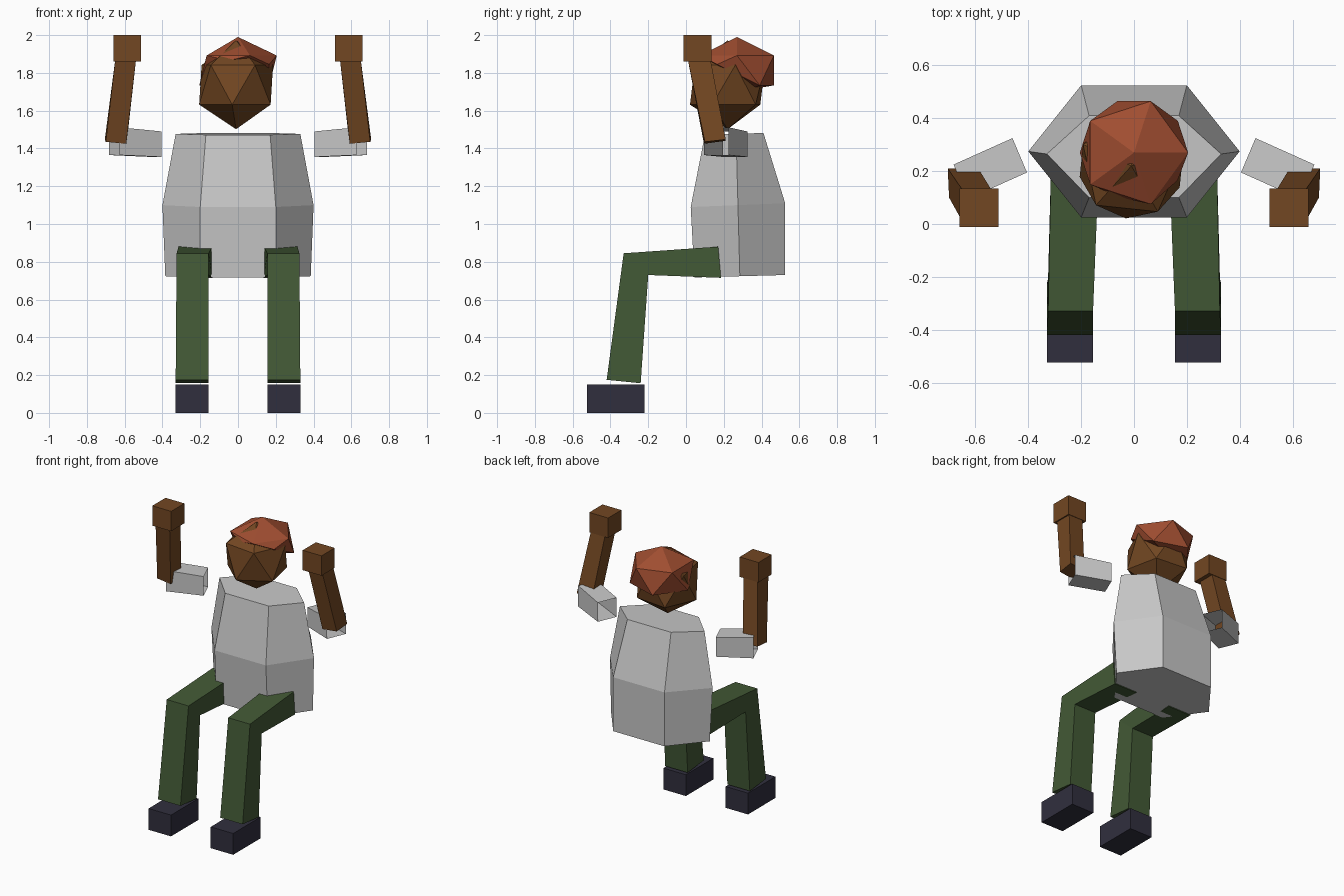
import bpy
import bmesh
from math import sin, cos, radians

if "Cube" in bpy.data.objects:
    bpy.data.objects.remove(bpy.data.objects["Cube"], do_unlink=True)


def material(name, rgb):
    m = bpy.data.materials.new(name)
    m.use_nodes = True
    m.diffuse_color = (*rgb, 1)
    m.node_tree.nodes["Principled BSDF"].inputs["Base Color"].default_value = (*rgb, 1)
    return m


GREY = material("light grey cloth", (0.57, 0.57, 0.57))
GREEN = material("green trousers", (0.055, 0.1, 0.036))
NAVY = material("dark navy shoes", (0.03, 0.028, 0.048))
SKIN = material("brown skin", (0.17, 0.063, 0.016))
HAIR = material("red hair", (0.35, 0.075, 0.03))


def build(name, verts, faces, mat):
    bm = bmesh.new()
    vs = [bm.verts.new(v) for v in verts]
    for f in faces:
        bm.faces.new([vs[i] for i in f])
    bmesh.ops.recalc_face_normals(bm, faces=bm.faces)
    mesh = bpy.data.meshes.new(name)
    bm.to_mesh(mesh)
    bm.free()
    mesh.materials.append(mat)
    obj = bpy.data.objects.new(name, mesh)
    bpy.context.scene.collection.objects.link(obj)
    return obj


def loft(name, rings, mat, side=1, caps=True):
    """Skin matching rings of points; side=-1 mirrors across x."""
    n = len(rings[0])
    verts = [(side * x, y, z) for ring in rings for x, y, z in ring]
    faces = []
    for r in range(len(rings) - 1):
        for i in range(n):
            j = (i + 1) % n
            faces.append((r * n + i, r * n + j, r * n + n + j, r * n + n + i))
    if caps:
        faces.append(tuple(range(n)))
        faces.append(tuple(range(len(verts) - n, len(verts))))
    return build(name, verts, faces, mat)


def flat_rect(x0, x1, y0, y1, z):
    return [(x0, y0, z), (x1, y0, z), (x1, y1, z), (x0, y1, z)]


def cross_section(x0, x1, a, b):
    """Rectangle spanning x0..x1 between two (y, z) points."""
    return [(x0, *a), (x1, *a), (x1, *b), (x0, *b)]


def ball(center, radius, height, turn):
    """Points of a 20-sided ball: top, upper ring, lower ring, bottom."""
    cx, cy, cz = center
    def ring(start, dz):
        return [(cx + radius * cos(radians(start + 72 * i)),
                 cy + radius * sin(radians(start + 72 * i)), cz + dz) for i in range(5)]
    drop = height * 0.447
    return [(cx, cy, cz + height)] + ring(turn, drop) + ring(turn + 36, -drop) + [(cx, cy, cz - height)]


BALL_FACES = []
for i in range(5):
    j = (i + 1) % 5
    BALL_FACES += [(0, 1 + i, 1 + j), (1 + i, 6 + i, 1 + j),
                   (6 + i, 6 + j, 1 + j), (11, 6 + j, 6 + i)]


# Torso: three slightly tilted hexagons
def hexagon(half, side, front, mid, back, z, tilt):
    return [(-half, front, z), (half, front, z), (side, mid, z + tilt / 2),
            (half, back, z + tilt), (-half, back, z + tilt), (-side, mid, z + tilt / 2)]


loft("torso", [hexagon(0.2, 0.385, 0.045, 0.285, 0.525, 0.717, 0.013),
               hexagon(0.2, 0.4, 0.025, 0.275, 0.525, 1.09, 0.02),
               hexagon(0.17, 0.33, 0.1, 0.265, 0.41, 1.472, 0.01)], GREY)

# Head
build("head", ball((-0.01, 0.22, 1.737), 0.2, 0.235, -60), BALL_FACES, SKIN)

# Hair: a ball whose front lower corners are lifted clear of the face
hair = ball((0, 0.27, 1.813), 0.205, 0.177, 0)
hair[9] = (-0.05, 0.1, 1.865)
hair[10] = (0.165, 0.165, 1.845)
hair[11] = (0, 0.33, 1.71)
build("hair", hair, BALL_FACES, HAIR)

# Limbs, built on the left and mirrored to the right
for label, s in (("left", 1), ("right", -1)):
    loft(label + "_leg", [cross_section(0.135, 0.315, (0.17, 0.88), (0.185, 0.715)),
                          cross_section(0.155, 0.325, (-0.33, 0.845), (-0.2, 0.73)),
                          cross_section(0.155, 0.33, (-0.42, 0.175), (-0.24, 0.157))], GREEN, s)
    loft(label + "_shoe", [flat_rect(0.155, 0.33, -0.525, -0.22, z) for z in (0, 0.15)], NAVY, s)
    # Open sleeve tube
    loft(label + "_sleeve",
         [[(x, y, lo), (x + 0.055, y + 0.13, lo), (x + 0.055, y + 0.13, hi), (x, y, hi)]
          for x, y, lo, hi in ((0.405, 0.195, 1.355, 1.49), (0.628, 0.095, 1.365, 1.512))],
         GREY, s, caps=False)
    loft(label + "_forearm", [[(0.592, 0.095, 1.425), (0.7, 0.1, 1.435),
                               (0.705, 0.21, 1.448), (0.588, 0.208, 1.44)],
                              flat_rect(0.54, 0.65, 0.01, 0.13, 1.87)], SKIN, s)
    loft(label + "_hand", [flat_rect(0.513, 0.66, -0.012, 0.135, z) for z in (1.86, 2.0)], SKIN, s)
